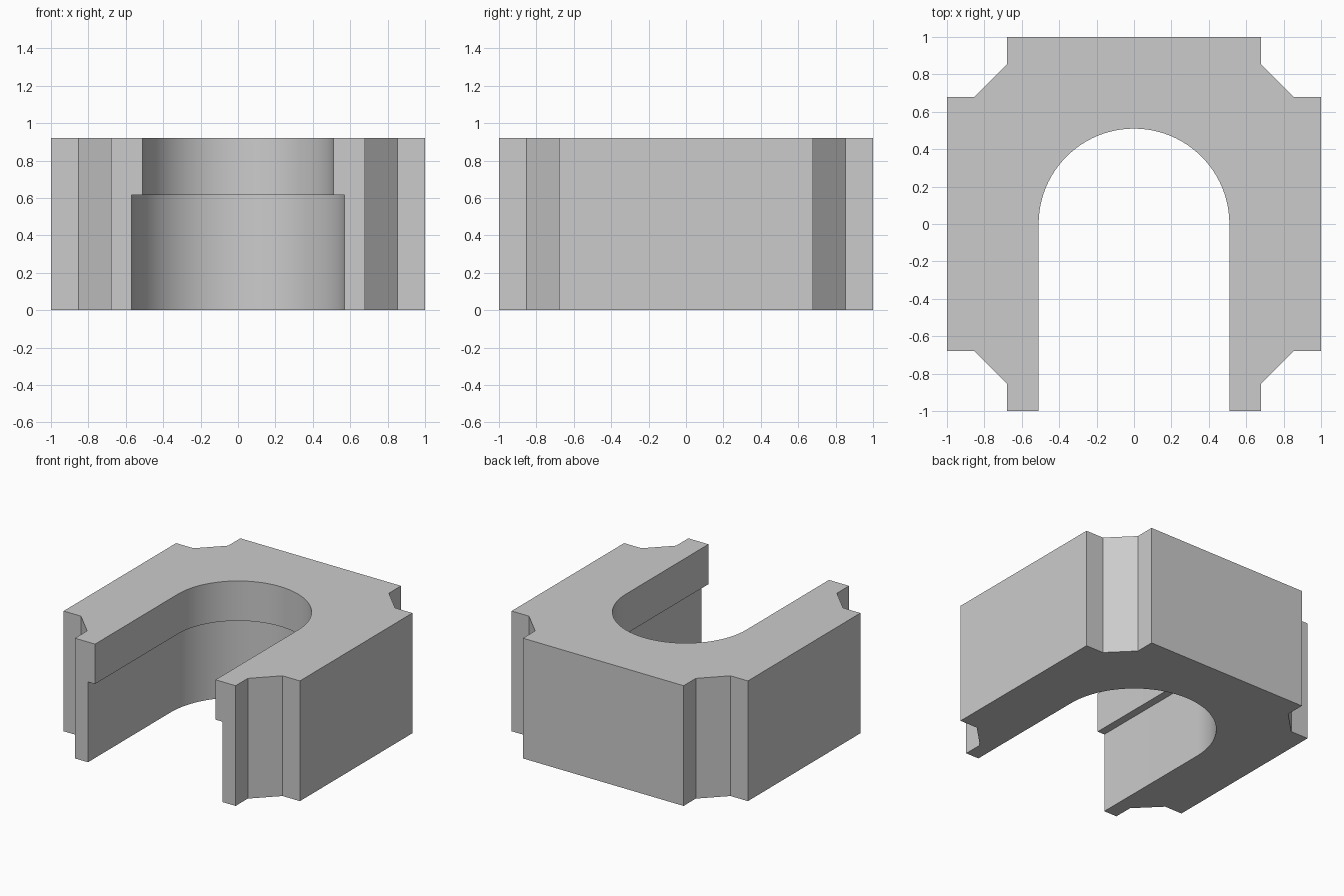
import bpy, bmesh, math

if "Cube" in bpy.data.objects:
    bpy.data.objects.remove(bpy.data.objects["Cube"])

H, STEP = 0.92, 0.615            # full height, ledge height
R_LOW, R_TOP = 0.57, 0.51        # slot radii below and above the ledge
SEG = 48                         # segments of the rounded slot end

mat = bpy.data.materials.new("light_grey")
mat.diffuse_color = (0.6, 0.6, 0.6, 1)
mat.use_nodes = True
mat.node_tree.nodes["Principled BSDF"].inputs["Base Color"].default_value = mat.diffuse_color

# Outer outline with chamfered corner notches, right half front to back, then mirrored
right = [(0.68, -1), (0.68, -0.853), (0.853, -0.68), (1, -0.68),
         (1, 0.68), (0.853, 0.68), (0.68, 0.853), (0.68, 1)]
outer = right + [(-x, y) for x, y in reversed(right)]


def slot(r):
    """U-shaped slot path from the front left, round the back, to the front right."""
    arc = [(-r * math.cos(math.pi * i / SEG), r * math.sin(math.pi * i / SEG))
           for i in range(SEG + 1)]
    return [(-r, -1)] + arc + [(r, -1)]


bm = bmesh.new()


def ring(points, z):
    return [bm.verts.new((x, y, z)) for x, y in points]


def strip(a, b, smooth=False):
    for i in range(len(a) - 1):
        bm.faces.new((a[i], a[i + 1], b[i + 1], b[i])).smooth = smooth


out_bottom, out_top = ring(outer, 0), ring(outer, H)
low_bottom, low_top = ring(slot(R_LOW), 0), ring(slot(R_LOW), STEP)
up_bottom, up_top = ring(slot(R_TOP), STEP), ring(slot(R_TOP), H)

# Outer walls, stepped slot walls and ledge
strip(out_bottom, out_top)
strip(low_bottom, low_top, True)
strip(low_top, up_bottom)
strip(up_bottom, up_top, True)

# Top, bottom and the two stepped front ends
bm.faces.new(out_top + up_top)
bm.faces.new(out_bottom + low_bottom)
for o, s in ((0, -1), (-1, 0)):
    bm.faces.new((out_bottom[o], out_top[o], up_top[s], up_bottom[s],
                  low_top[s], low_bottom[s]))

bmesh.ops.recalc_face_normals(bm, faces=bm.faces)
# Keep the ledge and all corners crisp
for e in bm.edges:
    if len(e.link_faces) == 2 and e.calc_face_angle() > math.radians(30):
        e.smooth = False

mesh = bpy.data.meshes.new("slotted_block")
bm.to_mesh(mesh)
bm.free()
mesh.materials.append(mat)
bpy.context.collection.objects.link(bpy.data.objects.new("slotted_block", mesh))
